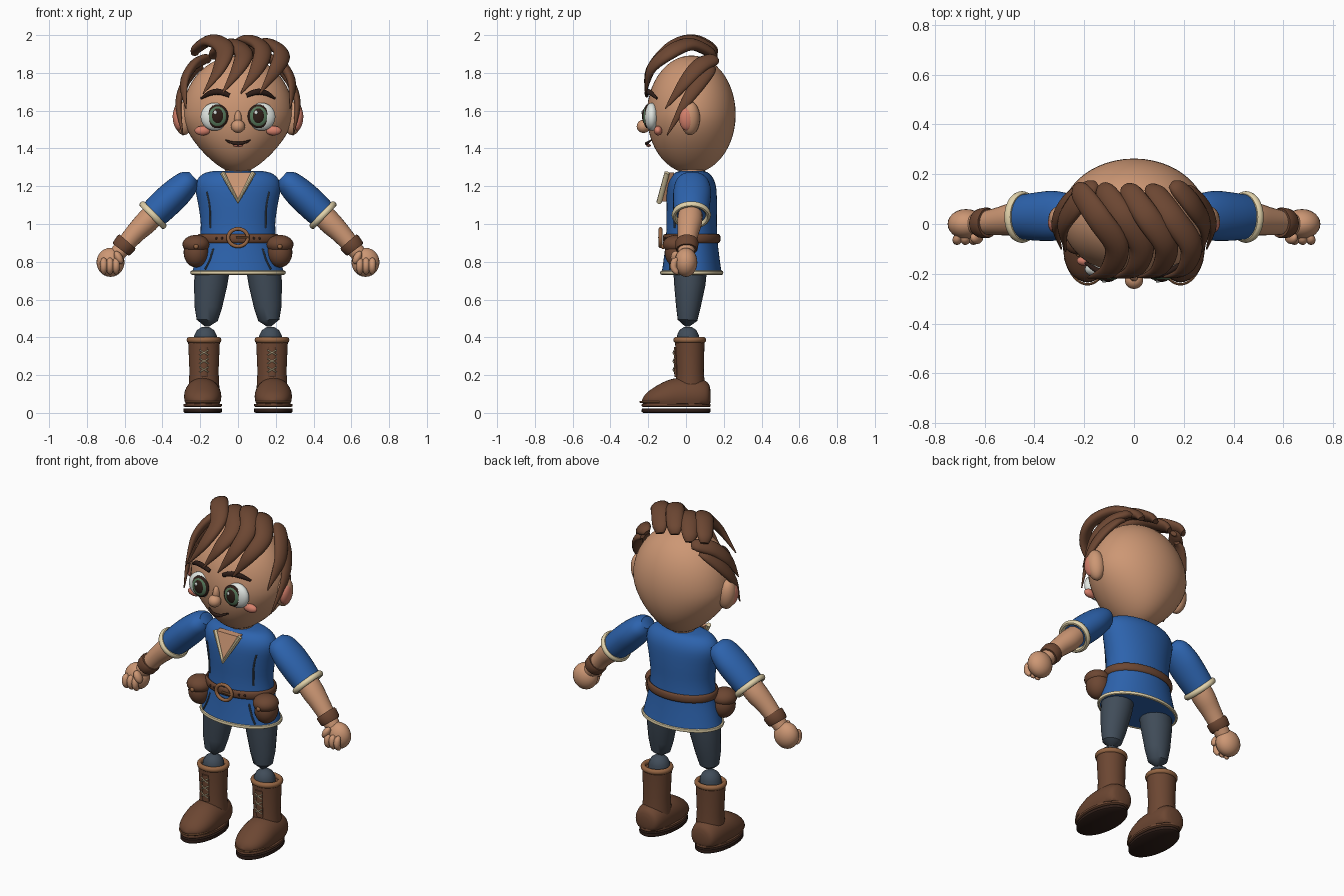
import bpy, bmesh, math
from mathutils import Vector, Matrix

def mat(name, r, g, b):
    m = bpy.data.materials.new(name)
    m.diffuse_color = (r, g, b, 1)
    return m

SKIN = mat("skin", .61, .31, .175)
BROWN = mat("brown", .15, .062, .032)
BLUE = mat("blue", .026, .125, .42)
CREAM = mat("cream", .75, .64, .40)
SLATE = mat("slate", .052, .073, .10)
WHITE = mat("eye white", .76, .80, .76)
GREEN = mat("green", .10, .20, .11)
DARK = mat("dark brown", .028, .013, .009)
PINK = mat("pink", .68, .22, .15)
TAN = mat("tan leather", .30, .13, .055)
Y = Vector((0, 1, 0))
SIDES = ((1, "right"), (-1, "left"))

def finish(name, bm, m):
    bmesh.ops.recalc_face_normals(bm, faces=bm.faces)
    me = bpy.data.meshes.new(name)
    bm.to_mesh(me)
    bm.free()
    me.materials.append(m)
    ob = bpy.data.objects.new(name, me)
    bpy.context.collection.objects.link(ob)
    bpy.ops.object.select_all(action='DESELECT')
    ob.select_set(True)
    bpy.context.view_layer.objects.active = ob
    bpy.ops.object.shade_smooth_by_angle(angle=math.radians(40))
    return ob

def ball(name, loc, radii, m, seg=24, tilt=0, shape=None):
    bm = bmesh.new()
    bmesh.ops.create_uvsphere(bm, u_segments=seg, v_segments=seg // 2 + 2, radius=1)
    if shape:
        for v in bm.verts:
            v.co = shape(v.co)
    bm.transform(Matrix.Translation(loc) @ Matrix.Rotation(tilt, 4, 'Y') @ Matrix.Diagonal((*radii, 1)))
    return finish(name, bm, m)

def smooth_path(pts, steps):
    # Catmull-Rom through points carrying position and radii
    out = []
    for i in range(len(pts) - 1):
        p0, p1, p2 = pts[max(i - 1, 0)], pts[i], pts[i + 1]
        p3 = pts[min(i + 2, len(pts) - 1)]
        for k in range(steps):
            t = k / steps
            out.append([.5 * (2 * b + (c - a) * t + (2 * a - 5 * b + 4 * c - d) * t * t
                              + (3 * b - a - 3 * c + d) * t ** 3) for a, b, c, d in zip(p0, p1, p2, p3)])
    return out + [list(pts[-1])]

def tube(name, pts, m, ref=Y, steps=1, n=24, closed=False, around=None, floor=None):
    # sweep an ellipse along points (x, y, z, width, depth)
    if steps > 1:
        pts = smooth_path(pts, steps)
    bm = bmesh.new()
    P = [Vector(p[:3]) for p in pts]
    N, rings = len(P), []
    for i, p in enumerate(P):
        a, b = (P[i - 1], P[(i + 1) % N]) if closed else (P[max(i - 1, 0)], P[min(i + 1, N - 1)])
        t = (b - a).normalized()
        r = (p - Vector(around)) if around else ref
        side = t.cross(r).normalized()
        nrm = side.cross(t)
        ring = []
        for k in range(n):
            an = 2 * math.pi * k / n
            co = p + side * max(pts[i][3], .001) * math.cos(an) + nrm * max(pts[i][4], .001) * math.sin(an)
            if floor is not None:
                co.z = max(co.z, floor)
            ring.append(bm.verts.new(co))
        rings.append(ring)
    for i in range(N if closed else N - 1):
        A, B = rings[i], rings[(i + 1) % N]
        for k in range(n):
            bm.faces.new((A[k], A[(k + 1) % n], B[(k + 1) % n], B[k]))
    if not closed:
        bm.faces.new(rings[0])
        bm.faces.new(rings[-1])
    return finish(name, bm, m)

def hoop(name, c, u, v, a, b, m, n=8, start=0, sweep=2 * math.pi):
    # elliptical ring spanned by vectors u and v, or an arc of it
    c, u, v = Vector(c), Vector(u), Vector(v)
    full = sweep > 6.2
    pts = [(*(c + u * math.cos(t) + v * math.sin(t)), a, b)
           for t in (start + sweep * i / 40 for i in range(40 if full else 41))]
    return tube(name, pts, m, ref=u.cross(v).normalized(), n=n, closed=full)

# Head and face
def egg(c):
    k = 1 - .35 * max(-c.z, 0) ** 1.5
    return Vector((c.x * k, c.y, c.z))
ball("head", (0, .028, 1.58), (.293, .235, .312), SKIN, 48, shape=egg)
tube("neck", [(0, .03, 1.18, .07, .07), (0, .03, 1.33, .07, .07)], SKIN)
ball("nose", (0, -.225, 1.517), (.037, .036, .035), SKIN)
ball("nose_bridge", (0, -.205, 1.555), (.02, .025, .045), SKIN)
tube("mouth", [(-.065, -.185, 1.443, .004, .004), (-.03, -.203, 1.43, .008, .008), (0, -.208, 1.426, .01, .009),
               (.03, -.203, 1.43, .008, .008), (.065, -.185, 1.443, .004, .004)], DARK, steps=4, n=10)
ball("lower_lip", (0, -.198, 1.416), (.028, .012, .008), PINK)
for s, side in SIDES:
    ball("ear_" + side, (s * .293, .022, 1.56), (.05, .052, .09), SKIN, tilt=s * .12)
    ball("inner_ear_" + side, (s * .318, .006, 1.555), (.027, .042, .062), PINK, tilt=s * .12)
    ball("eye_" + side, (s * .124, -.182, 1.568), (.074, .038, .074), WHITE)
    ball("iris_rim_" + side, (s * .108, -.206, 1.57), (.057, .018, .063), DARK)
    ball("iris_" + side, (s * .108, -.208, 1.57), (.051, .020, .057), GREEN)
    ball("pupil_" + side, (s * .108, -.217, 1.572), (.033, .016, .042), DARK)
    ball("glint_" + side, (s * .108 - .012, -.231, 1.59), (.009, .005, .011), WHITE, 12)
    ball("cheek_" + side, (s * .188, -.148, 1.494), (.042, .022, .025), PINK)
    tube("eyebrow_" + side, [(s * .195, -.155, 1.665, .006, .006), (s * .15, -.185, 1.692, .014, .012),
                             (s * .10, -.205, 1.70, .016, .012), (s * .045, -.208, 1.68, .011, .01)],
         DARK, steps=4, n=12)

# Hair: swept fringe locks and tapered side locks
CENTER = (0, .03, 1.58)
for i, x in enumerate((-.11, -.01, .09, .19)):
    d = -.02 if i in (1, 3) else 0
    tube(f"fringe_lock_{i + 1}", [(x - .12, .15, 1.90 + d, .025, .015), (x - .10, .12, 1.935 + d, .045, .026),
                                  (x - .03, .02, 1.972 + d, .052, .03), (x + .04, -.09, 1.925 + d, .05, .03),
                                  (x + .01, -.185, 1.82, .037, .022), (x - .075, -.215, 1.69, .003, .003)],
         BROWN, steps=6, n=16, around=CENTER)
for s, side in SIDES:
    tube("upper_side_lock_" + side, [(s * .15, .16, 1.865, .02, .012), (s * .18, .14, 1.87, .04, .024),
                                     (s * .24, .07, 1.835, .046, .026), (s * .285, -.01, 1.745, .035, .02),
                                     (s * .275, -.11, 1.61, .003, .003)], BROWN, steps=6, n=16, around=CENTER)
    tube("lower_side_lock_" + side, [(s * .19, .14, 1.83, .02, .012), (s * .23, .12, 1.81, .036, .02),
                                     (s * .285, .06, 1.735, .04, .022), (s * .315, -.01, 1.63, .026, .016),
                                     (s * .292, -.10, 1.47, .003, .003)], BROWN, steps=6, n=16, around=CENTER)

# Tunic with hem, neckline and seams
tube("tunic", [(0, .03, .735, .245, .16), (0, .03, .80, .228, .15), (0, .03, .90, .205, .138),
               (0, .03, 1.0, .197, .133), (0, .03, 1.10, .21, .134), (0, .03, 1.19, .226, .13),
               (0, .03, 1.24, .212, .115), (0, .03, 1.27, .175, .09), (0, .03, 1.28, .13, .065)],
     BLUE, steps=3, n=48)
hoop("tunic_hem", (0, .03, .742), (.244, 0, 0), (0, .159, 0), .009, .011, CREAM)
bm = bmesh.new()
front = [bm.verts.new(p) for p in ((-.075, -.103, 1.272), (.075, -.103, 1.272), (0, -.143, 1.12))]
prism = bmesh.ops.extrude_face_region(bm, geom=[bm.faces.new(front)])
bmesh.ops.translate(bm, vec=(0, .04, 0), verts=[g for g in prism["geom"] if isinstance(g, bmesh.types.BMVert)])
finish("chest_opening", bm, SKIN)
tube("neckline_trim", [(-.083, -.10, 1.272, .013, .014), (0, -.142, 1.118, .013, .014),
                       (.083, -.10, 1.272, .013, .014)], CREAM, n=10)
for s, side in SIDES:
    tube("upper_seam_" + side, [(s * .165, -.058, 1.17, .005, .005), (s * .15, -.064, 1.09, .005, .005),
                                (s * .147, -.06, .98, .005, .005)], SLATE, steps=5, n=8)
    tube("lower_seam_" + side, [(s * .13, -.079, .87, .005, .005), (s * .15, -.084, .81, .005, .005),
                                (s * .175, -.085, .76, .005, .005)], SLATE, steps=5, n=8)

# Belt, buckle and pouches
hoop("belt", (0, .03, .923), (.206, 0, 0), (0, .143, 0), .010, .024, BROWN, n=12)
hoop("buckle", (0, -.135, .928), (.052, 0, 0), (0, 0, .046), .010, .010, TAN, n=10)
tube("buckle_pin", [(-.01, -.138, .928, .006, .006), (.055, -.142, .928, .006, .006)], TAN, n=8)
for i, x in enumerate((-.115, -.085, .085, .115)):
    ball(f"belt_hole_{i + 1}", (x, .03 - .153 * math.sqrt(1 - (x / .216) ** 2), .925), (.007, .004, .007), DARK, 10)
for s, side in SIDES:
    ball("pouch_" + side, (s * .222, -.045, .85), (.066, .068, .08), BROWN)
    ball("pouch_flap_" + side, (s * .222, -.05, .892), (.072, .073, .05), BROWN)
    ball("pouch_button_" + side, (s * .222, -.122, .88), (.013, .010, .013), TAN, 12)

# Arms and hands
for s, side in SIDES:
    tube("sleeve_" + side, [(s * .235, .033, 1.25, .035, .05), (s * .262, .033, 1.225, .064, .085),
                            (s * .32, .033, 1.17, .079, .10), (s * .39, .03, 1.105, .082, .097),
                            (s * .447, .028, 1.05, .078, .09)], BLUE, steps=4, n=32)
    hoop("sleeve_cuff_" + side, (s * .45, .028, 1.047), (s * .056, 0, .058), (0, .09, 0), .014, .017, CREAM, n=10)
    tube("forearm_" + side, [(s * .42, .025, 1.08, .055, .06), (s * .48, .02, 1.015, .062, .066),
                             (s * .55, .01, .945, .053, .055), (s * .64, .0, .84, .042, .042)], SKIN, steps=4)
    tube("wristband_" + side, [(s * .585, .005, .908, .056, .058), (s * .592, .005, .90, .06, .062),
                               (s * .615, .003, .872, .057, .059), (s * .621, .003, .864, .052, .054)], BROWN)
    ball("hand_" + side, (s * .675, .0, .797), (.074, .06, .077), SKIN)
    for i in range(3):
        x = s * (.645 + .033 * i)
        tube(f"finger_{i + 1}_{side}", [(x, -.045, .815, .008, .008), (x, -.06, .803, .018, .018),
                                        (x, -.066, .77, .018, .018), (x, -.05, .745, .014, .014),
                                        (x, -.04, .738, .004, .004)], SKIN, steps=3, n=12)
    ball("thumb_" + side, (s * .632, -.055, .822), (.021, .026, .038), SKIN, 16, tilt=s * .5)

# Legs and boots
for s, side in SIDES:
    tube("trouser_leg_" + side, [(s * .135, .022, .77, .093, .09), (s * .145, .02, .68, .088, .083),
                                 (s * .158, .012, .56, .073, .065), (s * .163, .008, .49, .056, .052),
                                 (s * .164, .006, .458, .012, .012)], SLATE, n=20)
    x = s * .172
    tube("shin_" + side, [(x, .01, .36, .062, .06), (x, .01, .41, .06, .058), (x, .01, .438, .045, .045),
                          (x, .01, .455, .02, .02)], SLATE, n=16)
    x = s * .18
    tube("boot_shaft_" + side, [(x, .022, .12, .082, .08), (x, .022, .22, .077, .072), (x, .02, .38, .084, .078)],
         BROWN, n=32)
    hoop("boot_collar_" + side, (x, .02, .386), (.078, 0, 0), (0, .073, 0), .014, .016, TAN, n=10)
    x = s * .187
    tube("boot_foot_" + side, [(x, .13, .09, .03, .03), (x, .115, .09, .07, .07), (x, .06, .09, .09, .095),
                               (x, -.04, .09, .098, .095), (x, -.11, .08, .097, .082), (x, -.17, .07, .083, .058),
                               (x, -.21, .06, .055, .035), (x, -.23, .055, .012, .012)],
         BROWN, ref=Vector((0, 0, 1)), steps=4, n=28, floor=.045)
    for k, (z0, z1) in enumerate(((0, .024), (.030, .048))):
        tube(f"sole_{k + 1}_{side}", [(x, -.052, z0, .094, .175), (x, -.052, z0 + .006, .102, .183),
                                      (x, -.052, z1, .101, .182)], DARK if k == 0 else BROWN, n=36)
    hoop("toe_welt_" + side, (x, -.052, .058), (.1, 0, 0), (0, .19, 0), .005, .005, TAN, start=3.6, sweep=2.2)
    x = s * .18
    tube("boot_tongue_" + side, [(x, -.05, .19, .022, .012), (x, -.056, .35, .022, .008)], BROWN, n=12)
    for i in range(3):
        z = .215 + i * .045
        for d in (1, -1):
            tube(f"lace_{i + 1}_{'a' if d > 0 else 'b'}_{side}",
                 [(x - .025 * d, -.061, z, .003, .003), (x, -.069, z + .014, .003, .003),
                  (x + .025 * d, -.061, z + .028, .003, .003)], CREAM, n=6)
